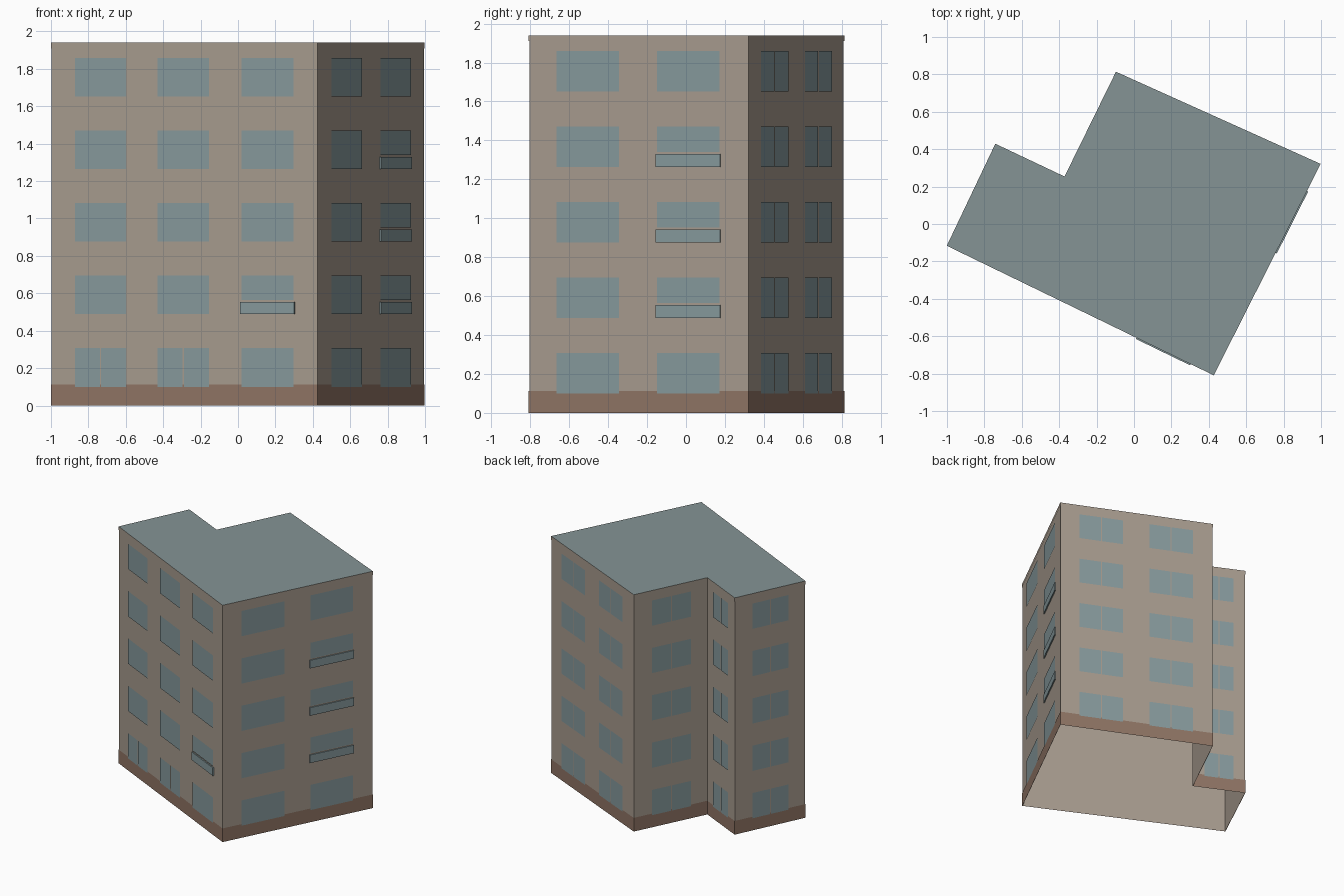
import bpy
import bmesh
from mathutils import Vector

cube = bpy.data.objects.get("Cube")
if cube:
    bpy.data.objects.remove(cube, do_unlink=True)


def material(name, *rgb):
    linear = [((c / 255 + 0.055) / 1.055) ** 2.4 for c in rgb] + [1.0]
    mat = bpy.data.materials.new(name)
    mat.use_nodes = True
    mat.diffuse_color = linear
    mat.node_tree.nodes["Principled BSDF"].inputs["Base Color"].default_value = linear
    return mat


WALL = material("beige wall", 168, 156, 143)
GLASS = material("blue grey glass", 135, 154, 157)
PLINTH = material("brown plinth", 144, 117, 101)
ROOF = material("grey green roof", 133, 148, 149)

# Building outline, counter-clockwise from the left front corner
OUTLINE = [Vector(p) for p in [(-0.997, -0.115), (0.425, -0.805), (0.994, 0.32),
                               (-0.095, 0.81), (-0.37, 0.25), (-0.74, 0.425)]]
COUNT = len(OUTLINE)
HEIGHT = 1.94
FLOORS = 5
FLOOR_STEP = 0.388
SILL, WINDOW_HEIGHT = 0.1, 0.207
GAP = 0.005


def edge(i):
    """Start, end and outward normal of one side of the building."""
    a, b = OUTLINE[i % COUNT], OUTLINE[(i + 1) % COUNT]
    d = (b - a).normalized()
    return a, b, Vector((d.y, -d.x))


def finish(name, bm, mat):
    mesh = bpy.data.meshes.new(name)
    bm.to_mesh(mesh)
    bm.free()
    mesh.materials.append(mat)
    obj = bpy.data.objects.new(name, mesh)
    bpy.context.collection.objects.link(obj)
    return obj


def outline_at(bm, z, out):
    """Loop of vertices following the outline, pushed outward."""
    return [bm.verts.new((*(OUTLINE[i] + (edge(i - 1)[2] + edge(i)[2]) * out), z))
            for i in range(COUNT)]


def band(name, z0, z1, out, mat):
    bm = bmesh.new()
    low, high = outline_at(bm, z0, out), outline_at(bm, z1, out)
    for i in range(COUNT):
        j = (i + 1) % COUNT
        bm.faces.new((low[i], low[j], high[j], high[i]))
    finish(name, bm, mat)


def pane(bm, side, t0, t1, z0, z1, out):
    """Flat rectangle on a side, from fraction t0 to t1 of its length."""
    a, b, n = edge(side)
    p, q = a.lerp(b, t0) + n * out, a.lerp(b, t1) + n * out
    corners = [(*p, z0), (*q, z0), (*q, z1), (*p, z1)]
    return bm.faces.new([bm.verts.new(c) for c in corners])


# Open-bottomed shell with plinth, top trim and roof
band("walls", 0, HEIGHT, 0, WALL)
band("plinth", 0, 0.112, 0.003, PLINTH)
band("top_trim", HEIGHT - 0.03, HEIGHT, 0.003, WALL)
bm = bmesh.new()
bm.faces.new(outline_at(bm, HEIGHT, 0.003))
finish("roof", bm, ROOF)

# Window columns on each side, as fractions of the side's length
PAIR = [(0.125, 0.411), (0.584, 0.87)]
SIDES = [
    ("front", [(0.09, 0.281), (0.4, 0.594), (0.715, 0.911)]),
    ("right", PAIR),
    ("back", PAIR),
    ("recess_side", [(0.24, 0.77)]),
    ("recess_back", [(0.22, 0.78)]),
    ("left", [(0.25, 0.76)]),
]
BALCONIES = {("front", 2, 1), ("right", 1, 1), ("right", 1, 2), ("right", 1, 3)}


def is_split(side, column, floor):
    if side == "front":
        return floor == 0 and column < 2
    return side != "right"


for i, (side, columns) in enumerate(SIDES):
    a, b, n = edge(i)
    length = (b - a).length
    bm = bmesh.new()
    for c, (t0, t1) in enumerate(columns):
        for floor in range(FLOORS):
            z0 = SILL + floor * FLOOR_STEP
            z1 = z0 + WINDOW_HEIGHT
            if (side, c, floor) in BALCONIES:
                # Short window above a thin projecting balcony panel
                pane(bm, i, t0, t1, z0 + 0.076, z1, GAP)
                panel = bmesh.new()
                face = pane(panel, i, t0 - 0.004, t1 + 0.004, z0, z0 + 0.066, 0.001)
                new = bmesh.ops.extrude_face_region(panel, geom=[face])["geom"]
                moved = [v for v in new if isinstance(v, bmesh.types.BMVert)]
                bmesh.ops.translate(panel, verts=moved, vec=(*(n * 0.009), 0))
                bmesh.ops.recalc_face_normals(panel, faces=panel.faces)
                finish(f"{side}_balcony_{floor}", panel, GLASS)
            elif is_split(side, c, floor):
                # Two panes with a narrow mullion gap
                middle, half = (t0 + t1) / 2, 0.004 / length
                pane(bm, i, t0, middle - half, z0, z1, GAP)
                pane(bm, i, middle + half, t1, z0, z1, GAP)
            else:
                pane(bm, i, t0, t1, z0, z1, GAP)
    finish(f"{side}_windows", bm, GLASS)
